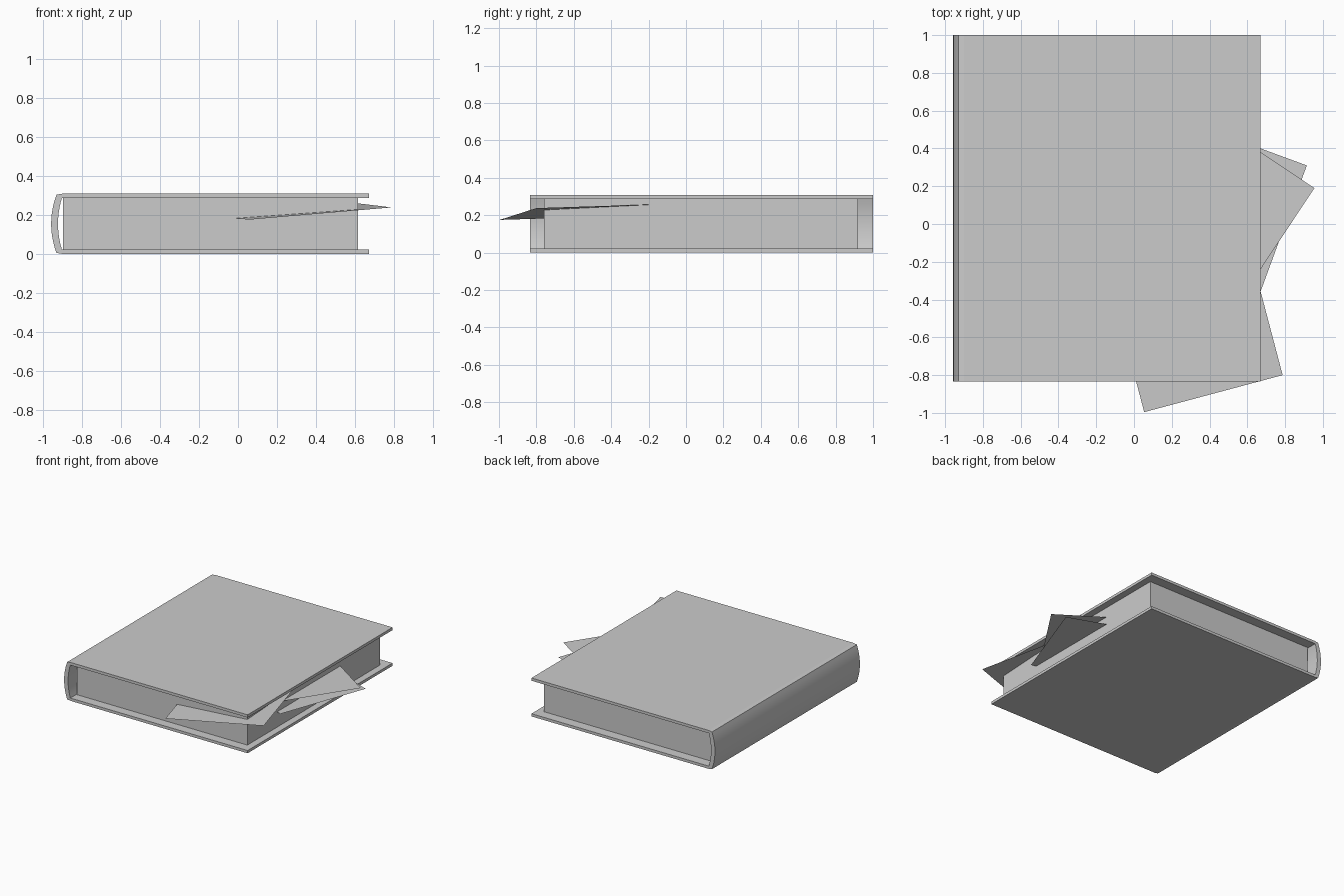
import bpy
import math
from mathutils import Vector

if "Cube" in bpy.data.objects:
    bpy.data.objects.remove(bpy.data.objects["Cube"])

Y0, Y1 = -0.835, 1.0      # cover extent
TOP, T = 0.308, 0.022     # book height, board thickness


def make(name, verts, faces):
    me = bpy.data.meshes.new(name)
    me.from_pydata([tuple(v) for v in verts], [], faces)
    ob = bpy.data.objects.new(name, me)
    bpy.context.collection.objects.link(ob)
    return ob


def box(name, x0, x1, y0, y1, z0, z1):
    bpy.ops.mesh.primitive_cube_add(
        size=1, location=((x0 + x1) / 2, (y0 + y1) / 2, (z0 + z1) / 2))
    ob = bpy.context.object
    ob.name = name
    ob.scale = (x1 - x0, y1 - y0, z1 - z0)
    bpy.ops.object.transform_apply(location=False, rotation=False, scale=True)
    return ob


def arc(x_end, x_mid, z0, z1, n=12):
    # shallow bulge in the xz plane
    return [(x_end + (x_mid - x_end) * (1 - (2 * i / n - 1) ** 2),
             z0 + (z1 - z0) * i / n) for i in range(n + 1)]


def sheet(name, corner, edge_a, edge_b):
    c, a, b = Vector(corner), Vector(edge_a), Vector(edge_b)
    return make(name, [c, c + a, c + a + b, c + b], [(0, 1, 2, 3)])


# boards
box("bottom_cover", -0.9, 0.67, Y0, Y1, 0, T)
box("top_cover", -0.9, 0.67, Y0, Y1, TOP - T, TOP)

# rounded spine: strip of quads between outer and inner curve
outer = [(-0.9, 0)] + arc(-0.93, -0.957, 0.005, TOP - 0.005) + [(-0.9, TOP)]
inner = [(-0.9, T)] + arc(-0.902, -0.922, T, TOP - T) + [(-0.9, TOP - T)]
n = len(outer)
verts = [(x, y, z) for y in (Y0, Y1) for ring in (outer, inner) for x, z in ring]
faces = []
for i in range(n - 1):
    j = i + 1
    o, p, q, r = 0, n, 2 * n, 3 * n   # outer/inner front, outer/inner back
    faces += [(o + i, o + j, p + j, p + i), (q + i, r + i, r + j, q + j),
              (o + i, q + i, q + j, o + j), (p + i, p + j, r + j, r + i)]
spine = make("spine", verts, faces)
bpy.ops.object.select_all(action='DESELECT')
spine.select_set(True)
bpy.context.view_layer.objects.active = spine
bpy.ops.object.shade_smooth_by_angle(angle=math.radians(25))

# page block
box("pages", -0.897, 0.615, -0.76, 0.92, T, TOP - T)

# loose sheets sticking out
sheet("tilted_sheet", (0.787, -0.80, 0.238), (-0.733, -0.196, -0.063), (-0.25, 0.95, 0.03))
sheet("upper_loose_sheet", (0.955, 0.19, 0.207), (-0.417, -0.629, 0), (-0.815, 0.543, 0))
sheet("lower_loose_sheet", (0.915, 0.31, 0.145), (-0.26, -0.709, 0), (-0.92, 0.338, 0))
